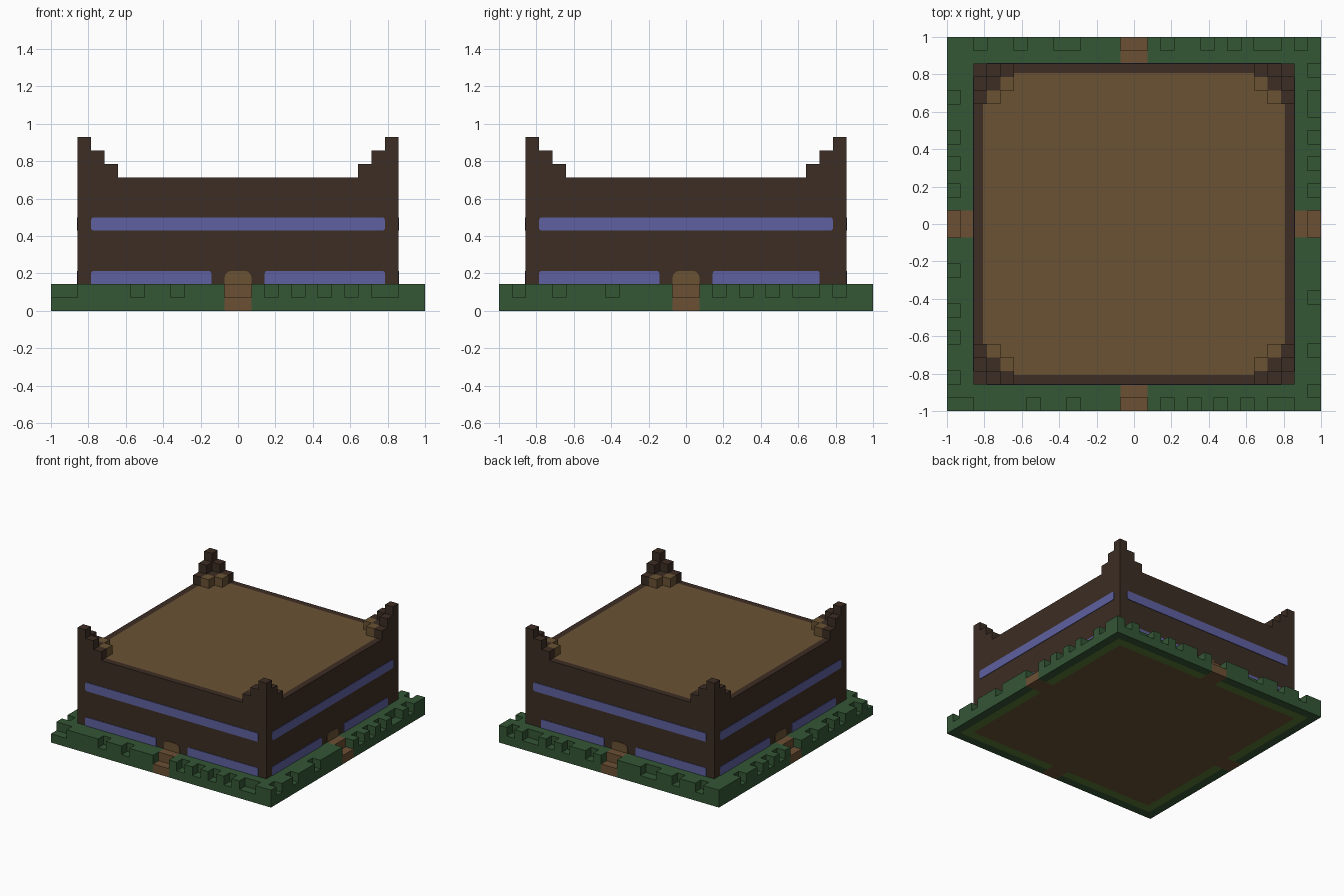
import bpy, bmesh, math
from mathutils import Matrix

if "Cube" in bpy.data.objects:
    bpy.data.objects.remove(bpy.data.objects["Cube"])

U = 2 / 28      # size of one block


def material(name, rgb):
    lin = [((c / 255 + 0.055) / 1.055) ** 2.4 for c in rgb] + [1]
    m = bpy.data.materials.new(name)
    m.use_nodes = True
    m.diffuse_color = lin
    m.node_tree.nodes["Principled BSDF"].inputs["Base Color"].default_value = lin
    return m


DARK = material("dark timber", (60, 45, 36))
ROOF = material("roof brown", (106, 82, 52))
PATH = material("path brown", (108, 80, 52))
HEDGE = material("hedge green", (52, 86, 53))
GRASS = material("grass green", (88, 122, 54))
GLASS = material("window blue", (94, 97, 160))


def box(bm, x, y, z, mat=0):
    """Box from (low, high) block ranges."""
    res = bmesh.ops.create_cube(bm, size=1)
    for v in res["verts"]:
        v.co = [r[0] if c < 0 else r[1] for c, r in zip(v.co, (x, y, z))]
    faces = {f for v in res["verts"] for f in v.link_faces}
    for f in faces:
        f.material_index = mat
    return faces


def finish(bm, name, mats, turn=0):
    """Turn about z by quarter turns, scale to size, make the object."""
    bm.normal_update()
    bm.transform(Matrix.Rotation(turn * math.pi / 2, 4, "Z") @ Matrix.Scale(U, 4))
    me = bpy.data.meshes.new(name)
    bm.to_mesh(me)
    bm.free()
    for m in mats:
        me.materials.append(m)
    ob = bpy.data.objects.new(name, me)
    bpy.context.collection.objects.link(ob)


def plate(bm, u, z, r_low, r_top):
    """Thin rounded panel on the front wall."""
    pts = []
    for i, (cx, cz, r) in enumerate(((u[1], z[1], r_top), (u[0], z[1], r_top),
                                     (u[0], z[0], r_low), (u[1], z[0], r_low))):
        sx, sz = (1, -1, -1, 1)[i], (1, 1, -1, -1)[i]
        for s in range(4 if r else 1):
            a = (i + s / 3) * math.pi / 2
            pts.append((cx - sx * r + r * math.cos(a), cz - sz * r + r * math.sin(a)))
    front = bm.faces.new([bm.verts.new((x, -12.06, h)) for x, h in pts])
    ext = bmesh.ops.extrude_face_region(bm, geom=[front], use_keep_orig=True)
    for v in ext["geom"]:
        if isinstance(v, bmesh.types.BMVert):
            v.co.y = -11.95
    bmesh.ops.recalc_face_normals(bm, faces=bm.faces)


# Main hall with the roof panel framed by a timber border
bm = bmesh.new()
box(bm, (-12, 12), (-12, 12), (0, 10))
bm.normal_update()
top = next(f for f in bm.faces if f.normal.z > 0.9)
bottom = next(f for f in bm.faces if f.normal.z < -0.9)
bmesh.ops.inset_region(bm, faces=[top], thickness=1)
top.material_index = bottom.material_index = 1
finish(bm, "hall", [DARK, ROOF])

SIDES = ("front", "right", "back", "left")
GAPS = ({0, 1, 6, 9, 16, 18, 20, 22, 24, 25},
        {1, 4, 8, 16, 18, 20, 22, 23, 25},
        {1, 3, 4, 6, 8, 11, 18, 19, 22, 25},
        {4, 7, 9, 11, 17, 20, 22, 25})
LOWER = (((-11, -2), (2, 11)), ((-11, -2), (2, 10)),
         ((-10, -2), (2, 11)), ((-11, -2), (2, 10)))
# Corner steps: distance in from each wall, height, colour
STEPS = ((0, 0, 13, 0), (1, 0, 12, 0), (0, 1, 12, 0), (2, 0, 11, 0),
         (0, 2, 11, 0), (1, 1, 11, 0), (2, 1, 11, 1), (1, 2, 11, 1))

for t, side in enumerate(SIDES):
    # Stepped corner turret
    bm = bmesh.new()
    for i, j, h, mat in STEPS:
        box(bm, (-12 + i, -11 + i), (-12 + j, -11 + j), (10, h), mat)
    finish(bm, side + "_corner_turret", [DARK, ROOF], t)

    # Outer hedge with notches cut to half height
    bm = bmesh.new()
    for k in range(27):
        if k not in (13, 14):
            height = 1 if k in GAPS[t] else 2
            box(bm, (k - 14, k - 13), (-14, -13), (0, height))
    bmesh.ops.remove_doubles(bm, verts=bm.verts, dist=0.001)
    # Inner hedge, with grass showing underneath
    for span in ((-13, -1), (1, 12)):
        box(bm, span, (-13, -12), (0, 2))
    bm.normal_update()
    for f in bm.faces:
        if f.normal.z < -0.9 and f.calc_center_median().y > -13:
            f.material_index = 1
    finish(bm, side + "_hedge", [HEDGE, GRASS], t)

    # Two steps up to the door
    bm = bmesh.new()
    box(bm, (-1, 1), (-14, -13), (0, 1))
    box(bm, (-1, 1), (-13, -12), (0, 2))
    finish(bm, side + "_steps", [PATH], t)

    # Windows
    bm = bmesh.new()
    plate(bm, (-11, 11), (6, 7), 0.2, 0.2)
    for span in LOWER[t]:
        plate(bm, span, (2, 3), 0, 0.2)
    finish(bm, side + "_windows", [GLASS], t)

    # Arched door
    bm = bmesh.new()
    plate(bm, (-1, 1), (2, 3), 0, 0.5)
    finish(bm, side + "_door", [ROOF], t)
